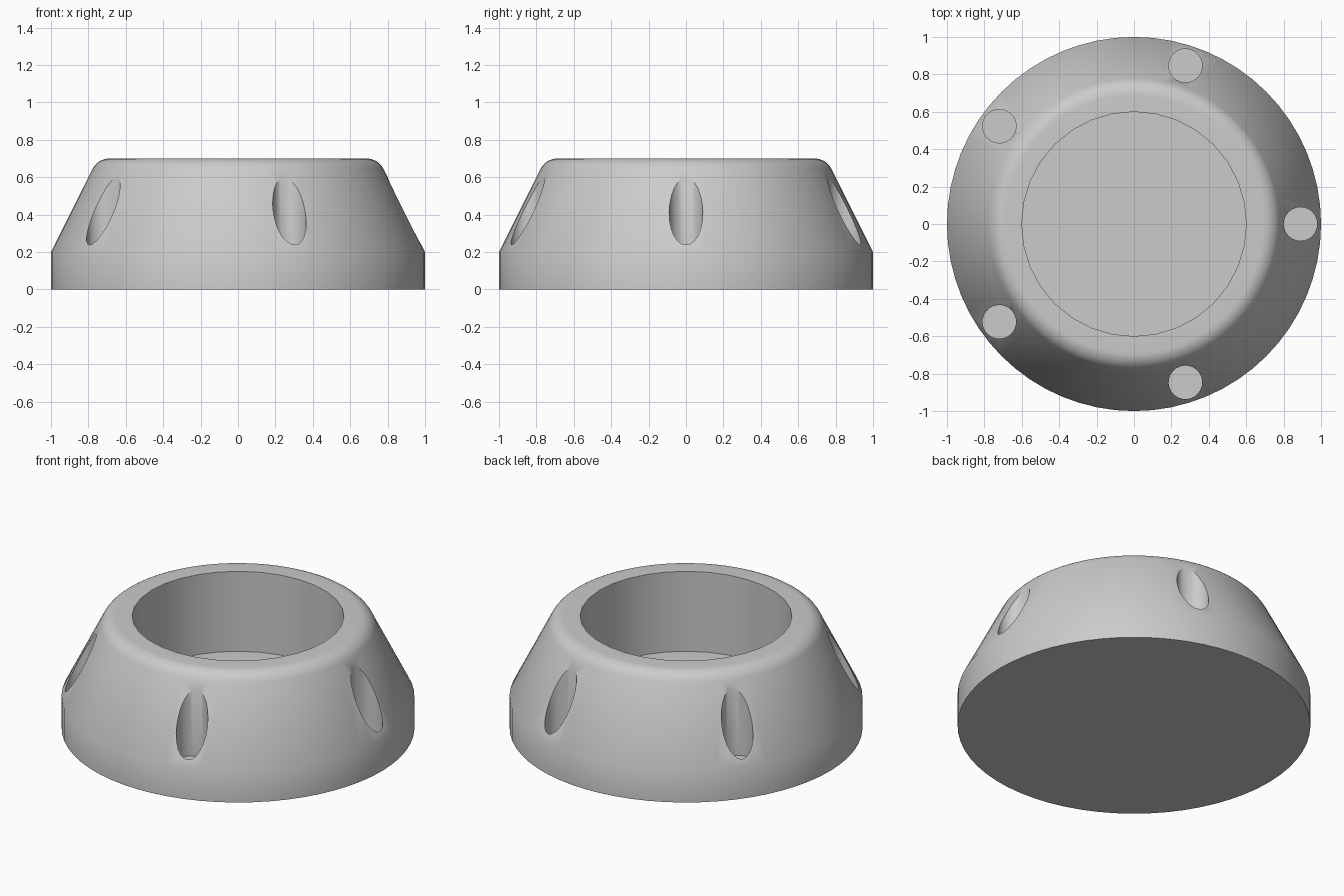
import bpy
import bmesh
import math

default = bpy.data.objects.get("Cube")
if default:
    bpy.data.objects.remove(default, do_unlink=True)

# Single light grey material
grey = bpy.data.materials.new("light_grey")
grey.use_nodes = True
colour = (0.6, 0.6, 0.6, 1)
grey.diffuse_color = colour
grey.node_tree.nodes["Principled BSDF"].inputs["Base Color"].default_value = colour


def lathe(name, profile, segments):
    """Revolve (radius, z) points around z and cap both ends."""
    bm = bmesh.new()
    rings = []
    for r, z in profile:
        angles = [math.tau * i / segments for i in range(segments)]
        rings.append([bm.verts.new((r * math.cos(a), r * math.sin(a), z)) for a in angles])
    for low, high in zip(rings, rings[1:]):
        for i in range(segments):
            j = (i + 1) % segments
            bm.faces.new((low[i], low[j], high[j], high[i]))
    bm.faces.new(rings[0][::-1])
    bm.faces.new(rings[-1])
    mesh = bpy.data.meshes.new(name)
    bm.to_mesh(mesh)
    bm.free()
    mesh.materials.append(grey)
    obj = bpy.data.objects.new(name, mesh)
    bpy.context.collection.objects.link(obj)
    return obj


def cut(target, cutter):
    """Subtract the cutter, then discard it."""
    mod = target.modifiers.new("cut", "BOOLEAN")
    mod.operation = "DIFFERENCE"
    mod.solver = "EXACT"
    mod.object = cutter
    bpy.ops.object.modifier_apply(modifier=mod.name)
    bpy.data.objects.remove(cutter, do_unlink=True)


# Tapered body with a rounded upper shoulder
height, fillet = 0.7, 0.1
slope = math.atan(0.5)
turn = math.pi / 2 - slope
centre_r = 0.75 - fillet * math.tan(turn / 2)
profile = [(1, 0), (1, 0.2)]
for i in range(9):
    a = slope + turn * i / 8
    profile.append((centre_r + fillet * math.cos(a), height - fillet + fillet * math.sin(a)))
body = lathe("tapered_ring_body", profile, 64)

bpy.ops.object.select_all(action="DESELECT")
body.select_set(True)
bpy.context.view_layer.objects.active = body

# Central round pocket
cut(body, lathe("pocket_cutter", [(0.6, 0.2), (0.6, 1)], 32))

# Five vertical round holes breaking through the slope
for i in range(5):
    a = math.tau * i / 5
    cutter = lathe("hole_cutter", [(0.09, 0.18), (0.09, 1)], 24)
    cutter.location = (0.89 * math.cos(a), 0.89 * math.sin(a), 0)
    cutter.rotation_euler.z = a
    bpy.context.view_layer.update()
    cut(body, cutter)

bpy.ops.object.shade_smooth_by_angle(angle=math.radians(30))
